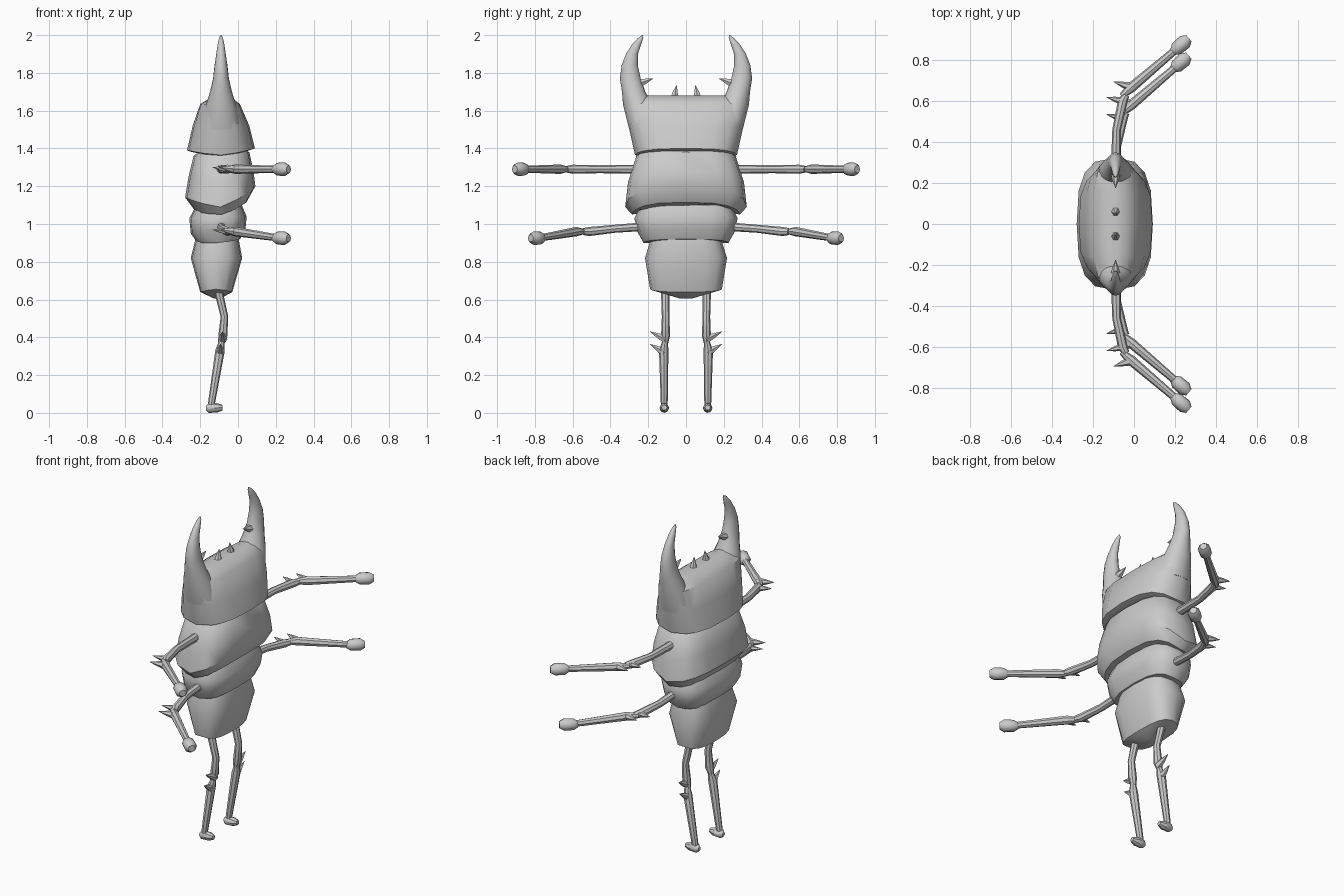
import bpy, bmesh, math
from mathutils import Vector

SIDES = 16


def skin(name, rings, mirror=False, angle=40):
    """Skin a stack of point rings, cap both ends, optionally mirror across y."""
    bm = bmesh.new()
    loops = [[bm.verts.new(p) for p in r] for r in rings]
    n = len(rings[0])
    for a, b in zip(loops, loops[1:]):
        for i in range(n):
            j = (i + 1) % n
            bm.faces.new((a[i], a[j], b[j], b[i]))
    bm.faces.new(loops[0])
    bm.faces.new(loops[-1])
    bmesh.ops.recalc_face_normals(bm, faces=bm.faces)
    me = bpy.data.meshes.new(name)
    bm.to_mesh(me)
    bm.free()
    ob = bpy.data.objects.new(name, me)
    bpy.context.collection.objects.link(ob)
    bpy.ops.object.select_all(action='DESELECT')
    ob.select_set(True)
    bpy.context.view_layer.objects.active = ob
    bpy.ops.object.shade_smooth_by_angle(angle=math.radians(angle))
    if mirror:
        m = ob.modifiers.new("mirror", 'MIRROR')
        m.use_axis = (False, True, False)
        m.use_mirror_merge = False
    return ob


def ring(z, x0, x1, ry, lift_front=0, lift_back=0, cy=0, power=0.7):
    """Rounded-box section; lifts raise the +x and -x middles into a V."""
    pts = []
    for i in range(SIDES):
        a = 2 * math.pi * i / SIDES
        c, s = math.cos(a), math.sin(a)
        cx = math.copysign(abs(c) ** power, c)
        sy = math.copysign(abs(s) ** power, s)
        up = lift_front * max(0, c) + lift_back * max(0, -c)
        pts.append((0.5 * (x0 + x1) + 0.5 * (x1 - x0) * cx, cy + ry * sy, z + up))
    return pts


def tube(name, path, mirror=True, sides=8):
    """Round tube through (x, y, z, radius) points."""
    pts = [Vector(p[:3]) for p in path]
    d = (pts[-1] - pts[0]).normalized()
    ref = Vector((0, 1, 0)) if abs(d.z) > 0.8 else Vector((0, 0, 1))
    rings = []
    for i, p in enumerate(pts):
        t = (pts[min(i + 1, len(pts) - 1)] - pts[max(i - 1, 0)]).normalized()
        u = ref.cross(t).normalized()
        v = t.cross(u)
        rings.append([p + path[i][3] * (u * math.cos(2 * math.pi * k / sides) +
                                        v * math.sin(2 * math.pi * k / sides))
                      for k in range(sides)])
    return skin(name, rings, mirror)


def spike(name, base, tip, r):
    b, t = Vector(base), Vector(tip)
    m = b.lerp(t, 0.5)
    return tube(name, [(*b, r), (*m, r * 0.6), (*t, 0.001)], sides=6)


# body segments, top to bottom
skin("head", [ring(*r) for r in (
    (1.36, -0.24, 0.06, 0.25, 0.03, 0.02),
    (1.365, -0.27, 0.09, 0.27, 0.035, 0.025),
    (1.50, -0.24, 0.06, 0.30, 0.02, 0.02),
    (1.625, -0.20, 0.01, 0.32, 0.01, 0.01),
    (1.665, -0.15, -0.03, 0.29),
    (1.68, -0.11, -0.07, 0.24))])
skin("thorax", [ring(*r) for r in (
    (1.38, -0.21, 0.04, 0.24, 0.015),
    (1.36, -0.235, 0.06, 0.263, 0.02),
    (1.22, -0.262, 0.082, 0.307, 0.06, 0.03),
    (1.09, -0.28, 0.092, 0.322, 0.11, 0.05),
    (1.05, -0.22, 0.045, 0.285, 0.065, 0.01))])
skin("middle_segment", [ring(*r) for r in (
    (1.10, -0.22, 0.02, 0.24),
    (1.03, -0.258, 0.046, 0.273, 0.01, 0.0),
    (0.96, -0.25, 0.04, 0.258, 0.02, -0.01),
    (0.90, -0.215, 0.012, 0.225, 0.02, 0.0))])
skin("abdomen", [ring(*r) for r in (
    (0.94, -0.22, 0.0, 0.18),
    (0.82, -0.25, 0.022, 0.217),
    (0.655, -0.20, -0.03, 0.19, -0.015, -0.015),
    (0.605, -0.125, -0.095, 0.03))])

# curved jaws with teeth
skin("jaw", [ring(z, -0.09 - hx, -0.09 + hx, hy, cy=cy, power=1) for z, cy, hy, hx in (
    (1.50, 0.215, 0.085, 0.11),
    (1.63, 0.255, 0.078, 0.08),
    (1.70, 0.277, 0.062, 0.058),
    (1.77, 0.295, 0.055, 0.042),
    (1.84, 0.298, 0.043, 0.034),
    (1.90, 0.286, 0.032, 0.025),
    (1.95, 0.262, 0.024, 0.018),
    (1.985, 0.24, 0.014, 0.01),
    (2.0, 0.23, 0.002, 0.002))], mirror=True)
spike("jaw_tooth", (-0.09, 0.26, 1.74), (-0.09, 0.175, 1.77), 0.028)
spike("brow_horn", (-0.09, 0.065, 1.65), (-0.09, 0.05, 1.735), 0.028)

# two pairs of arms: (name, dy, shoulder z, elbow z, hand z)
for name, dy, zs, ze, zh in (("upper", 0.0, 1.29, 1.29, 1.29),
                             ("lower", -0.085, 0.99, 0.96, 0.925)):
    tube(name + "_arm", [(-0.09, 0.25 + dy, zs, 0.024),
                         (-0.085, 0.46 + dy, (zs + ze) / 2, 0.021),
                         (-0.055, 0.60 + dy, ze, 0.024),
                         (-0.04, 0.63 + dy, ze, 0.018)])
    tube(name + "_forearm", [(-0.06, 0.625 + dy, ze, 0.014),
                             (-0.015, 0.665 + dy, ze, 0.025),
                             (0.22, 0.865 + dy, zh, 0.018)])
    tube(name + "_hand", [(0.19, 0.84 + dy, zh, 0.018),
                          (0.208, 0.856 + dy, zh, 0.034),
                          (0.248, 0.89 + dy, zh, 0.036),
                          (0.268, 0.907 + dy, zh, 0.02)])
    spike(name + "_elbow_spike", (-0.055, 0.60 + dy, ze), (-0.135, 0.62 + dy, ze + 0.01), 0.02)
    spike(name + "_forearm_spike", (-0.01, 0.667 + dy, ze), (-0.10, 0.695 + dy, ze + 0.01), 0.024)

# legs
tube("thigh", [(-0.12, 0.11, 0.70, 0.022), (-0.10, 0.11, 0.63, 0.022),
               (-0.072, 0.108, 0.51, 0.02), (-0.08, 0.108, 0.41, 0.024),
               (-0.09, 0.11, 0.37, 0.016)])
tube("shin", [(-0.085, 0.11, 0.385, 0.014), (-0.095, 0.118, 0.33, 0.025),
              (-0.143, 0.115, 0.035, 0.018)])
spike("knee_spike", (-0.08, 0.108, 0.39), (-0.083, 0.19, 0.43), 0.024)
spike("shin_spike", (-0.095, 0.115, 0.32), (-0.092, 0.192, 0.365), 0.024)
tube("foot", [(-0.17, 0.115, 0.03, 0.012), (-0.155, 0.115, 0.03, 0.025),
              (-0.11, 0.115, 0.032, 0.025), (-0.082, 0.115, 0.033, 0.014)])
# settle the soles on the ground
for o in bpy.data.objects:
    if o.name == "foot":
        o.location.z = -0.005
